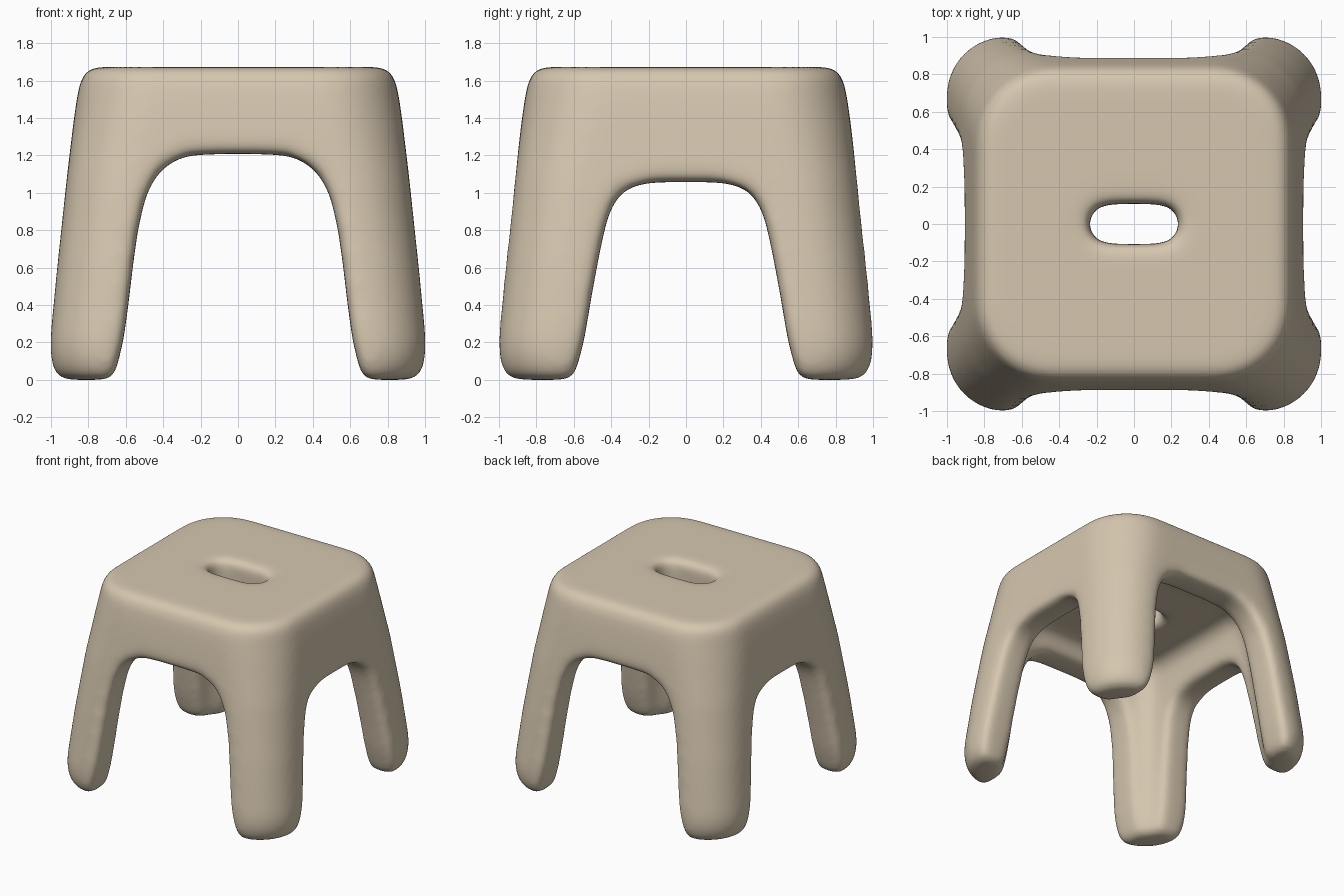
import bpy
import bmesh
import math
from mathutils import Matrix, Vector

if "Cube" in bpy.data.objects:
    bpy.data.objects.remove(bpy.data.objects["Cube"], do_unlink=True)


def ring(hx, hy, r, z, steps=12):
    """Rounded rectangle outline at height z."""
    pts = []
    for c, (sx, sy) in enumerate([(1, 1), (-1, 1), (-1, -1), (1, -1)]):
        for i in range(steps + 1):
            a = math.pi / 2 * (c + i / steps)
            pts.append(Vector((sx * (hx - r) + r * math.cos(a),
                               sy * (hy - r) + r * math.sin(a), z)))
    return pts


def loft(name, rings):
    """Closed solid through a list of matching outlines."""
    bm = bmesh.new()
    loops = [[bm.verts.new(p) for p in pts] for pts in rings]
    n = len(loops[0])
    for low, high in zip(loops, loops[1:]):
        for i in range(n):
            j = (i + 1) % n
            bm.faces.new((low[i], low[j], high[j], high[i]))
    bm.faces.new(loops[0][::-1])
    bm.faces.new(loops[-1])
    bmesh.ops.recalc_face_normals(bm, faces=bm.faces)
    mesh = bpy.data.meshes.new(name)
    bm.to_mesh(mesh)
    bm.free()
    obj = bpy.data.objects.new(name, mesh)
    bpy.context.collection.objects.link(obj)
    return obj


def arch(name, half, along_x):
    """Arch-shaped prism, mirrored from a half profile of (offset, z)."""
    outline = half + [(-u, z) for u, z in reversed(half)]
    rings = []
    for d in (-1.3, 1.3):
        rings.append([Vector((d, u, z) if along_x else (u, d, z))
                      for u, z in outline])
    return loft(name, rings)


# Outer body: tapering square, rounder towards the seat
body = [(-0.008, 0.96, 0.3), (0.05, 0.992, 0.32), (0.12, 1.005, 0.32),
        (0.2, 1.006, 0.32), (0.6, 0.967, 0.33), (1.06, 0.917, 0.36),
        (1.25, 0.894, 0.39), (1.4, 0.876, 0.41), (1.54, 0.855, 0.42),
        (1.62, 0.835, 0.39), (1.667, 0.79, 0.33)]
stool = loft("stool", [ring(h, h, r, z) for z, h, r in body])

# Hollow underside
hollow = [(-0.1, 0.78, 0.18), (0.1, 0.75, 0.18), (0.5, 0.715, 0.18),
          (1.1, 0.66, 0.2), (1.27, 0.63, 0.2), (1.33, 0.57, 0.18)]
cavity = loft("cavity_cutter", [ring(h, h, r, z) for z, h, r in hollow])

# Leg openings and hand slot
front_arch = arch("front_arch_cutter", [
    (0.7, -0.1), (0.65, 0.05), (0.613, 0.2), (0.585, 0.4), (0.562, 0.6),
    (0.534, 0.8), (0.492, 0.98), (0.437, 1.085), (0.362, 1.155),
    (0.28, 1.19), (0.15, 1.2)], False)
side_arch = arch("side_arch_cutter", [
    (0.64, -0.1), (0.585, 0.05), (0.545, 0.2), (0.503, 0.45), (0.46, 0.68),
    (0.42, 0.86), (0.377, 0.955), (0.325, 1.01), (0.25, 1.04),
    (0.14, 1.05)], True)
slot = loft("slot_cutter", [ring(0.245, 0.107, 0.106, z) for z in (1.0, 2.0)])

cutters = [cavity, front_arch, side_arch, slot]
for cutter in cutters:
    cutter.hide_render = True
    cut = stool.modifiers.new(cutter.name, "BOOLEAN")
    cut.operation = "DIFFERENCE"
    cut.solver = "EXACT"
    cut.object = cutter

# Soften every edge in two passes
for iterations in (50, 24):
    remesh = stool.modifiers.new("even_surface", "REMESH")
    remesh.mode = "VOXEL"
    remesh.voxel_size = 0.018
    soften = stool.modifiers.new("soft_edges", "SMOOTH")
    soften.factor = 0.5
    soften.iterations = iterations

# Bake the stack and remove the cutters
bpy.context.view_layer.update()
graph = bpy.context.evaluated_depsgraph_get()
baked = bpy.data.meshes.new_from_object(stool.evaluated_get(graph))
stool.modifiers.clear()
stool.data = baked
for cutter in cutters:
    bpy.data.objects.remove(cutter, do_unlink=True)

# Stand the feet on the floor
floor = min(v.co.z for v in baked.vertices)
baked.transform(Matrix.Translation((0, 0, -floor)))
baked.shade_smooth()

# Single beige plastic
beige = bpy.data.materials.new("beige_plastic")
beige.use_nodes = True
colour = (0.67, 0.57, 0.43, 1)
beige.diffuse_color = colour
shader = next(n for n in beige.node_tree.nodes if n.type == "BSDF_PRINCIPLED")
shader.inputs["Base Color"].default_value = colour
baked.materials.clear()
baked.materials.append(beige)
